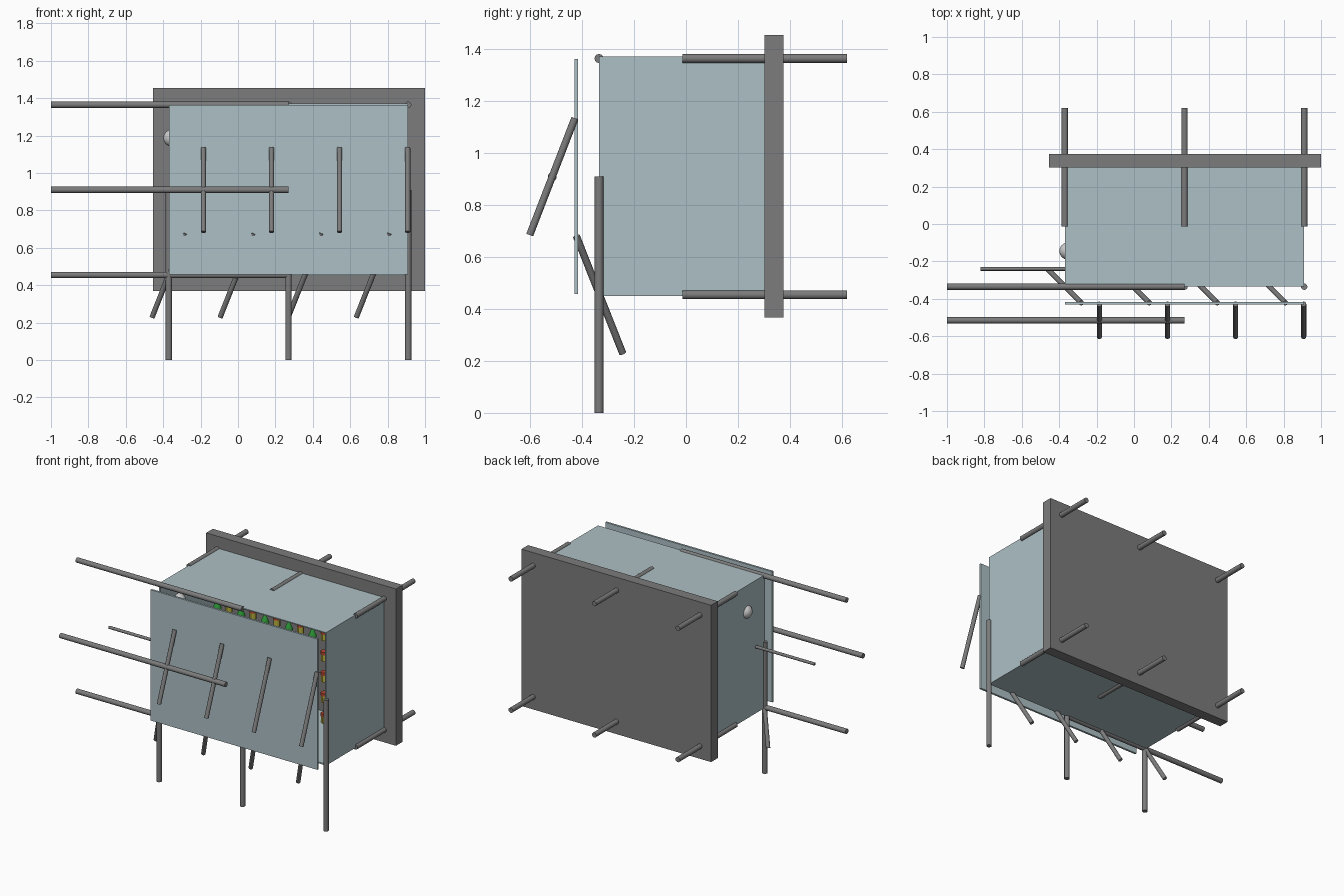
import bpy
from mathutils import Vector

if "Cube" in bpy.data.objects:
    bpy.data.objects.remove(bpy.data.objects["Cube"])


def mat(name, rgb):
    m = bpy.data.materials.new(name)
    m.diffuse_color = (*rgb, 1)
    m.use_nodes = True
    m.node_tree.nodes["Principled BSDF"].inputs["Base Color"].default_value = m.diffuse_color
    return m


PANEL = mat("pale_blue_panel", (0.42, 0.53, 0.56))
GREEN = mat("green", (0.02, 0.25, 0.03))
YELLOW = mat("yellow", (0.5, 0.45, 0.05))
RED = mat("red", (0.45, 0.06, 0.03))
DARK = mat("dark_grey", (0.2, 0.2, 0.2))
GREY = mat("rod_grey", (0.2, 0.2, 0.2))


def finish(name, m):
    o = bpy.context.object
    o.name = name
    if m:
        o.data.materials.append(m)
    return o


def box(name, lo, hi, m=None):
    lo, hi = Vector(lo), Vector(hi)
    bpy.ops.mesh.primitive_cube_add(size=1, location=(lo + hi) / 2)
    bpy.context.object.scale = hi - lo
    return finish(name, m)


def rod(name, a, b, r, m=GREY, r2=None, sides=24):
    a, b = Vector(a), Vector(b)
    d = b - a
    bpy.ops.mesh.primitive_cone_add(vertices=sides, radius1=r, radius2=r if r2 is None else r2,
                                    depth=d.length, location=(a + b) / 2,
                                    rotation=d.to_track_quat('Z', 'Y').to_euler())
    bpy.ops.object.shade_smooth_by_angle()
    return finish(name, m)


def centred_rod(name, c, half, r):
    c, h = Vector(c), Vector(half)
    return rod(name, c - h, c + h, r)


X0, X1, XM = -0.37, 0.91, 0.27
F, B = -0.335, 0.305
Z0, Z1, ZM = 0.455, 1.37, 0.91
T = 0.01

# Open-fronted case and loose front panel
box("left_wall", (X0, F, Z0), (X0 + T, B, Z1), PANEL)
box("right_wall", (X1 - T, F, Z0), (X1, B, Z1), PANEL)
box("case_floor", (X0, F, Z0 - 0.005), (X1, B, Z0 + 0.005), PANEL)
box("case_roof", (X0, F, Z1 - 0.005), (X1, B, Z1 + 0.002), PANEL)
box("front_panel", (X0, -0.43, 0.457), (X1, -0.416, 1.363), PANEL)

# Back plate
box("back_plate", (-0.455, 0.302, 0.368), (1.0, 0.375, 1.455), DARK)

# Straight rods along each axis
for x in (X0, XM, X1):
    rod("upright_leg", (x, F, 0), (x, F, ZM), 0.017)
    for z in (Z0, 1.365):
        centred_rod("depth_rod", (x, 0.303, z), (0, 0.317, 0), 0.017)
for y, z in ((F, Z0), (F, 1.365), (-0.515, ZM)):
    centred_rod("side_rod", (-0.365, y, z), (0.635, 0, 0), 0.017)
centred_rod("thin_side_rod", (X0, -0.24, ZM), (0.45, 0, 0), 0.01)

# Slanted rods in front and below
for i in range(4):
    centred_rod("slanted_front_rod", (-0.185 + i * 0.364, -0.515, ZM), (0, 0.087, 0.225), 0.014)
    centred_rod("slanted_lower_rod", (X0 + i * 0.364, -0.333, Z0), (0.089, -0.089, 0.225), 0.014)

# Knob through the left wall
bpy.ops.mesh.primitive_uv_sphere_add(segments=24, ring_count=16, radius=0.046, location=(-0.353, -0.145, 1.187))
bpy.ops.object.shade_smooth()
finish("wall_knob", None)

# Rows of small goods in front of the back plate
for row in range(6):
    z = 0.49 + row * 0.143
    for k in range(-6, 7):
        x = XM + k * 0.0914
        if k % 2 == 0:
            rod("green_cone", (x, 0.17, z - 0.03), (x, 0.17, z + 0.04), 0.028, GREEN, 0.0, 12)
        else:
            rod("yellow_tin", (x, 0.17, z - 0.03), (x, 0.17, z + 0.015), 0.022, YELLOW, None, 12)
            rod("red_cap", (x, 0.17, z + 0.015), (x, 0.17, z + 0.035), 0.024, RED, None, 12)
